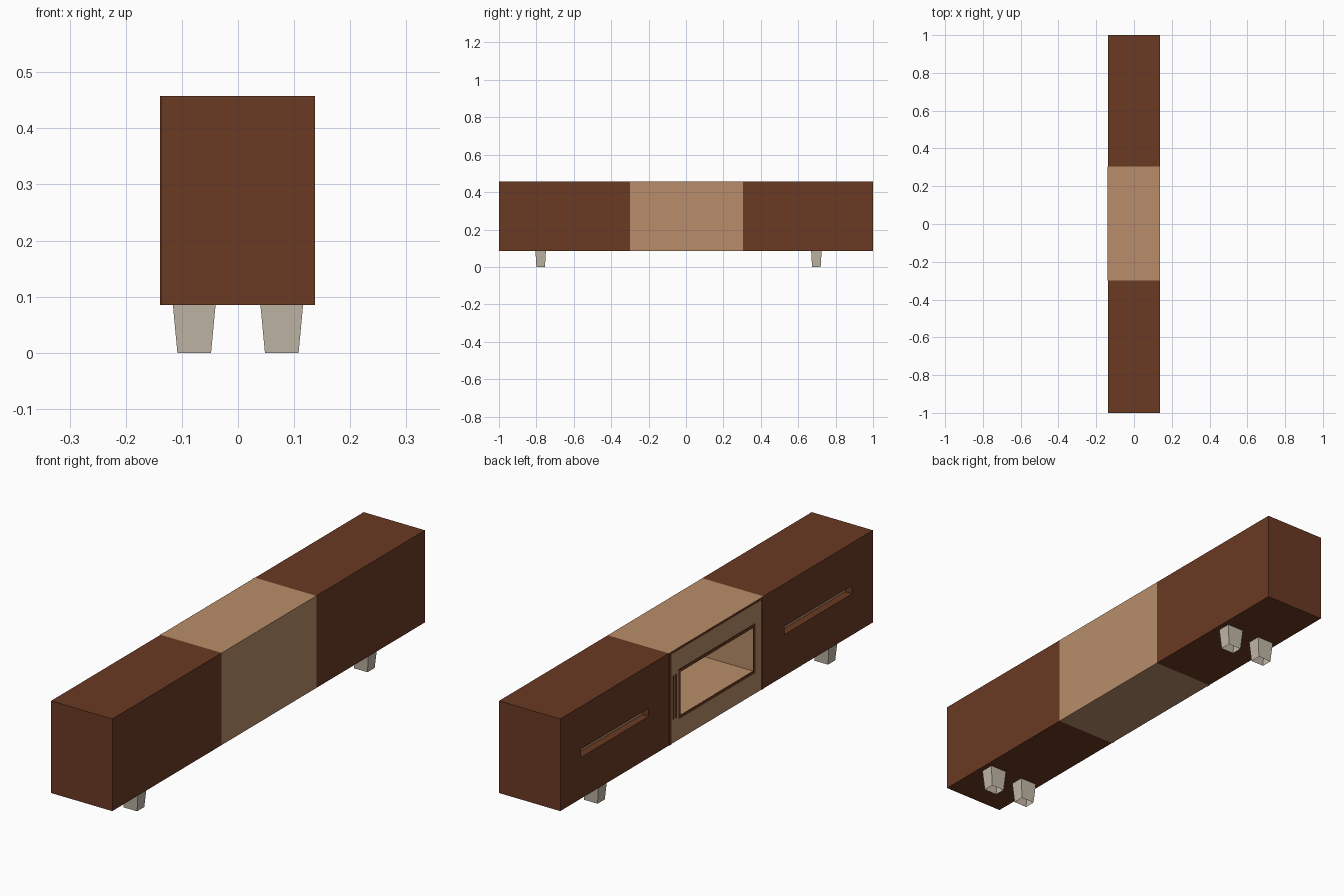
import bpy, bmesh
from mathutils import Vector

if "Cube" in bpy.data.objects:
    bpy.data.objects.remove(bpy.data.objects["Cube"])

X, Z0, Z1 = 0.137, 0.085, 0.458


def material(name, rgb):
    m = bpy.data.materials.new(name)
    m.diffuse_color = (*rgb, 1)
    m.use_nodes = True
    m.node_tree.nodes["Principled BSDF"].inputs["Base Color"].default_value = m.diffuse_color
    return m


BROWN = material("dark brown wood", (0.147, 0.042, 0.017))
TAN = material("light tan wood", (0.479, 0.270, 0.144))
GREY = material("pale grey leg", (0.540, 0.475, 0.390))


def finish(bm, name, mats):
    me = bpy.data.meshes.new(name)
    bm.to_mesh(me)
    bm.free()
    ob = bpy.data.objects.new(name, me)
    for m in mats:
        me.materials.append(m)
    bpy.context.collection.objects.link(ob)
    return ob


def cube(lo, hi):
    bm = bmesh.new()
    bmesh.ops.create_cube(bm, size=1)
    lo, hi = Vector(lo), Vector(hi)
    for v in bm.verts:
        v.co = [(lo[i] + hi[i]) / 2 + v.co[i] * (hi[i] - lo[i]) for i in range(3)]
    bm.normal_update()
    return bm


def section(name, y0, y1, open_sides, recess, depth, mats):
    """Box section with a rectangular recess cut into its -x face."""
    bm = cube((-X, y0, Z0), (X, y1, Z1))
    # remove the hidden faces where sections meet
    hidden = [f for f in bm.faces if any(f.normal.y * s > 0.9 for s in open_sides)]
    bmesh.ops.delete(bm, geom=hidden, context='FACES_ONLY')
    face = next(f for f in bm.faces if f.normal.x < -0.9)
    bmesh.ops.inset_individual(bm, faces=[face], thickness=0.02)
    ry0, ry1, rz0, rz1 = recess
    c = face.calc_center_median()
    for v in face.verts:
        v.co.y = ry0 if v.co.y < c.y else ry1
        v.co.z = rz0 if v.co.z < c.z else rz1
    # push the inner face in to form the recess
    out = bmesh.ops.extrude_face_region(bm, geom=[face])["geom"]
    if face.is_valid:
        bmesh.ops.delete(bm, geom=[face], context='FACES_ONLY')
    bmesh.ops.translate(bm, vec=(depth, 0, 0),
                        verts=[e for e in out if isinstance(e, bmesh.types.BMVert)])
    for e in out:
        if isinstance(e, bmesh.types.BMFace):
            e.material_index = len(mats) - 1
    finish(bm, name, mats)


# Cabinet body: two dark ends with slots, light centre with a niche
section("cabinet_end_front", -1, -0.30, [1], (-0.866, -0.434, 0.252, 0.285), 0.03, [BROWN, TAN])
section("cabinet_end_back", 0.305, 1, [-1], (0.434, 0.866, 0.252, 0.285), 0.03, [BROWN, TAN])
NY, NZ0, NZ1 = 0.233, 0.181, 0.357
section("cabinet_centre", -0.30, 0.305, [-1, 1], (-NY, NY, NZ0, NZ1), 0.25, [TAN])


def strip(name, y0, y1, z0, z1):
    finish(cube((-X - 0.002, y0, z0), (-X + 0.002, y1, z1)), name, [BROWN])


def border(name, y0, y1, z0, z1, w):
    strip(name + "_bottom", y0 - w, y1 + w, z0 - w, z0)
    strip(name + "_top", y0 - w, y1 + w, z1, z1 + w)
    strip(name + "_side_a", y0 - w, y0, z0, z1)
    strip(name + "_side_b", y1, y1 + w, z0, z1)


# Dark trim round the niche, panel edge and grooves beside the niche
border("niche_trim", -NY, NY, NZ0, NZ1, 0.012)
strip("panel_trim_top", -0.298, 0.30, 0.449, 0.457)
strip("panel_trim_side_front", -0.30, -0.288, Z0, Z1)
strip("panel_trim_side_back", 0.291, 0.305, Z0, Z1)
for i, y in enumerate((0.256, 0.272)):
    strip(f"groove_{i + 1}", y, y + 0.006, NZ0, NZ1)

# Tapered legs, open underneath
for end, cy in (("front", -0.777), ("back", 0.697)):
    for side, s in (("left", -1), ("right", 1)):
        bm = cube((-0.038, -0.028, 0), (0.038, 0.028, Z0))
        ends = [f for f in bm.faces if abs(f.normal.z) > 0.9]
        bmesh.ops.delete(bm, geom=ends, context='FACES_ONLY')
        for v in bm.verts:
            if v.co.z < 0.01:
                v.co.x *= 0.79
                v.co.y *= 0.82
            v.co += Vector((s * 0.078, cy, 0))
        finish(bm, f"{end}_{side}_leg", [GREY])
